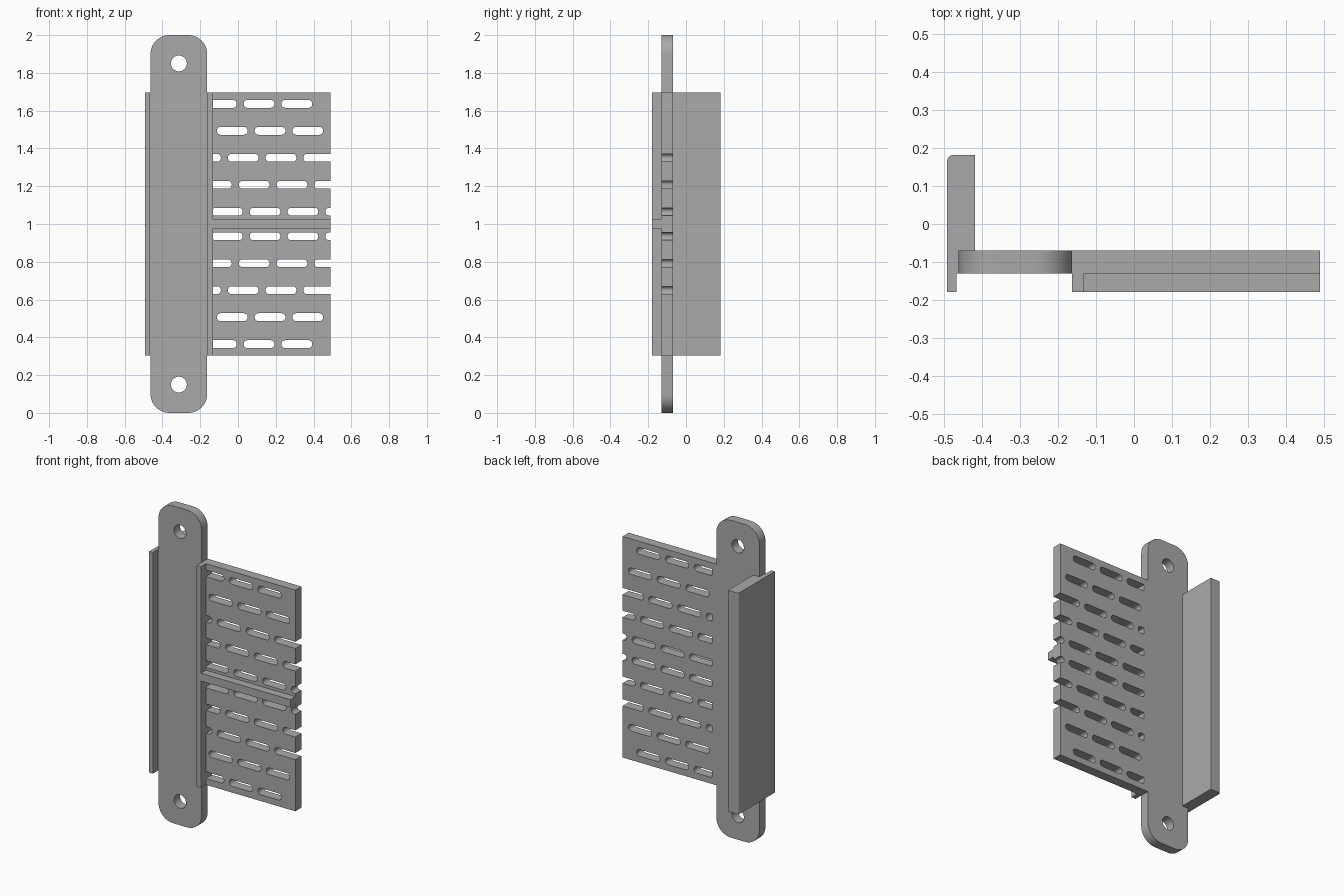
import bpy, bmesh, math
from mathutils import Vector

cube = bpy.data.objects.get("Cube")
if cube:
    bpy.data.objects.remove(cube, do_unlink=True)

grey = bpy.data.materials.new("plain_grey")
grey.use_nodes = True
grey.diffuse_color = (0.4, 0.4, 0.4, 1)
grey.node_tree.nodes["Principled BSDF"].inputs["Base Color"].default_value = grey.diffuse_color

FRONT, BACK, LIP = -0.13, -0.07, -0.18    # depths of the plate and its ribs
BOTTOM, TOP, MID = 0.303, 1.697, 1.0      # height range of the plate
STRAP_L, STRAP_R, PANEL_L, PANEL_R = -0.463, -0.163, -0.133, 0.491


def rounded(x0, x1, y0, y1, r, steps=12):
    """Outline of a rectangle with round corners."""
    pts = []
    for cx, cy, start in ((x1 - r, y1 - r, 0), (x0 + r, y1 - r, 90),
                          (x0 + r, y0 + r, 180), (x1 - r, y0 + r, 270)):
        for i in range(steps + 1):
            a = math.radians(start + 90 * i / steps)
            pts.append((cx + r * math.cos(a), cy + r * math.sin(a)))
    return pts


def prisms(name, outlines, start, end, axis):
    """Extrude each outline along y or z into one object."""
    bm = bmesh.new()
    for outline in outlines:
        pts = [(u, start, v) if axis == "y" else (u, v, start) for u, v in outline]
        face = bm.faces.new([bm.verts.new(p) for p in pts])
        move = Vector((0, end - start, 0) if axis == "y" else (0, 0, end - start))
        new = bmesh.ops.extrude_face_region(bm, geom=[face])["geom"]
        bmesh.ops.translate(bm, vec=move, verts=[g for g in new if isinstance(g, bmesh.types.BMVert)])
    bmesh.ops.remove_doubles(bm, verts=bm.verts, dist=1e-5)
    bmesh.ops.recalc_face_normals(bm, faces=bm.faces)
    mesh = bpy.data.meshes.new(name)
    bm.to_mesh(mesh)
    bm.free()
    mesh.materials.append(grey)
    obj = bpy.data.objects.new(name, mesh)
    bpy.context.collection.objects.link(obj)
    return obj


def block(name, x0, x1, y0, y1, z0, z1):
    return prisms(name, [[(x0, z0), (x1, z0), (x1, z1), (x0, z1)]], y0, y1, "y")


def activate(obj):
    bpy.ops.object.select_all(action="DESELECT")
    obj.select_set(True)
    bpy.context.view_layer.objects.active = obj


def cut(obj, outlines):
    """Cut the outlines right through the object from front to back."""
    cutter = prisms("cutter", outlines, FRONT - 0.1, BACK + 0.1, "y")
    cutter.hide_render = True
    mod = obj.modifiers.new("cut", "BOOLEAN")
    mod.operation, mod.solver, mod.object = "DIFFERENCE", "EXACT", cutter
    activate(obj)
    bpy.ops.object.modifier_apply(modifier=mod.name)
    bpy.data.objects.remove(cutter, do_unlink=True)


# Tall mounting strap with a screw hole at each end
strap = prisms("mounting_strap", [rounded(STRAP_L, STRAP_R, 0, 2, 0.1)], FRONT, BACK, "y")
hole_x, hole_r = (STRAP_L + STRAP_R) / 2, 0.042
cut(strap, [rounded(hole_x - hole_r, hole_x + hole_r, z - hole_r, z + hole_r, hole_r)
            for z in (0.15, 1.85)])

# Perforated panel: staggered slot rows, mirrored about the middle
panel = block("slotted_panel", PANEL_L, PANEL_R, FRONT, BACK, BOTTOM, TOP)
slots, half = [], 0.021
for side in (1, -1):
    for row in range(5):
        z = MID + side * (0.065 + 0.1428 * row)
        first = 0.062 - 0.058 * row - 0.2
        for i in range(-1, 4):
            x = first + 0.2 * i
            if x < PANEL_R and x + 0.163 > PANEL_L:
                slots.append(rounded(x, x + 0.163, z - half, z + half, half - 0.0005, 8))
cut(panel, slots)

# Upright and level ribs on the front of the panel
block("upright_rib", STRAP_R, PANEL_L, LIP, BACK, BOTTOM, TOP)
block("level_rib", PANEL_L, PANEL_R, LIP, FRONT, MID - 0.024, MID + 0.026)

# Side flange: thin front lip, thick back wall with one rounded corner
outer, inner, rear, r = -0.493, -0.42, 0.182, 0.016
profile = [(outer, LIP), (-0.468, LIP), (-0.468, FRONT), (STRAP_L, FRONT),
           (STRAP_L, BACK), (inner, BACK), (inner, rear)]
for i in range(9):
    a = math.radians(90 + 90 * i / 8)
    profile.append((outer + r + r * math.cos(a), rear - r + r * math.sin(a)))
flange = prisms("side_flange", [profile], BOTTOM, TOP, "z")

for obj in (strap, panel, flange):
    activate(obj)
    bpy.ops.object.shade_smooth_by_angle(angle=math.radians(30))
